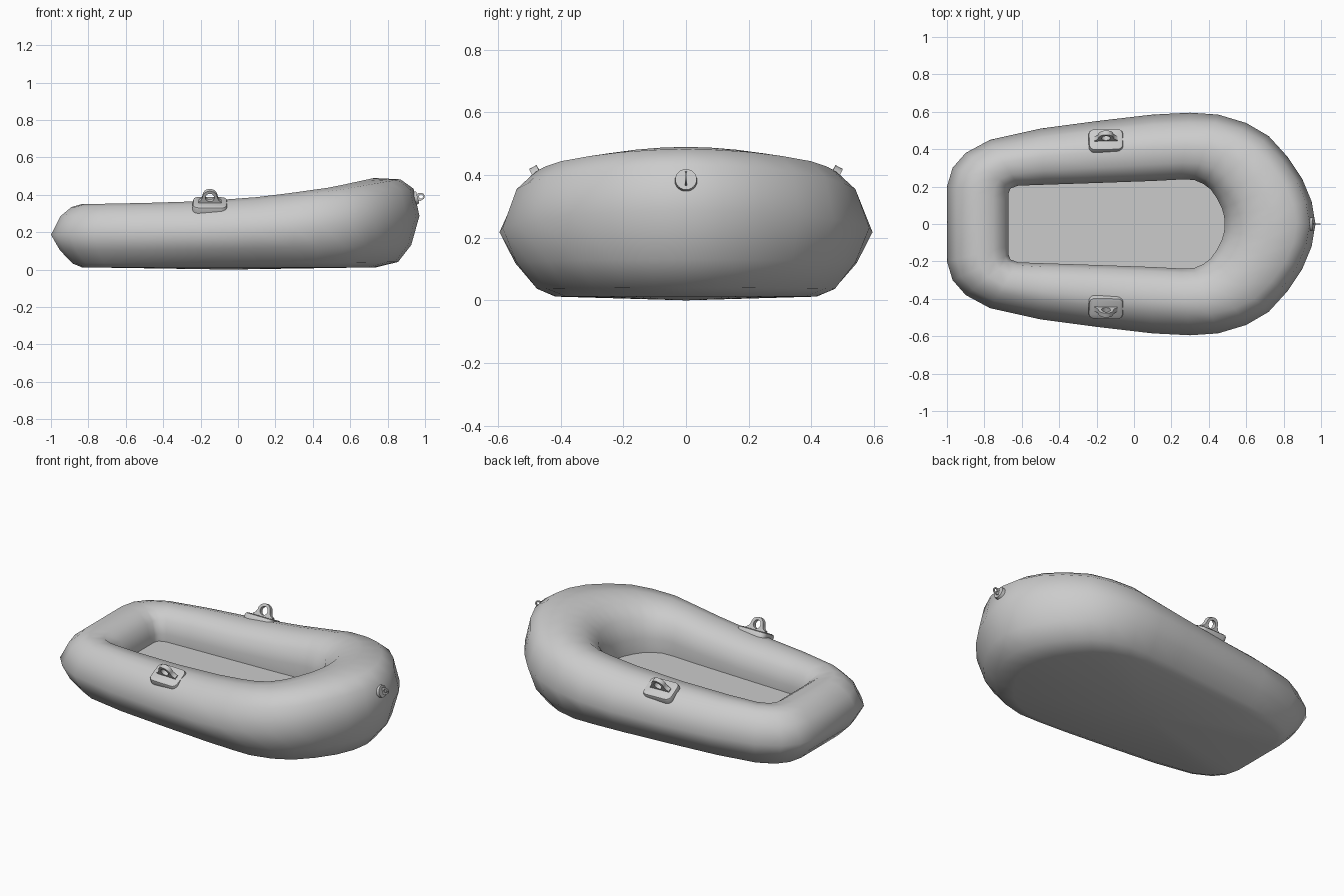
import bpy, bmesh
from math import sin, cos, radians, pi
from mathutils import Vector, Matrix

if "Cube" in bpy.data.objects:
    bpy.data.objects.remove(bpy.data.objects["Cube"])


def smooth(ob, angle):
    bpy.ops.object.select_all(action='DESELECT')
    ob.select_set(True)
    bpy.context.view_layer.objects.active = ob
    bpy.ops.object.shade_smooth_by_angle(angle=radians(angle))


def finish(name, bm, angle=40):
    bmesh.ops.recalc_face_normals(bm, faces=bm.faces)
    me = bpy.data.meshes.new(name)
    bm.to_mesh(me)
    bm.free()
    ob = bpy.data.objects.new(name, me)
    bpy.context.collection.objects.link(ob)
    smooth(ob, angle)


def lerp_table(table, x):
    if x <= table[0][0]:
        return table[0][1]
    for (x0, a), (x1, b) in zip(table, table[1:]):
        if x <= x1:
            return a + (b - a) * (x - x0) / (x1 - x0)
    return table[-1][1]


# Hull: outer and inner plan outline of one side (ox, oy, ix, iy), stern to bow
HALF = [(-1, 0, -.67, 0), (-1, .2, -.67, .12), (-.97, .3, -.67, .165),
        (-.9, .38, -.66, .19), (-.77, .45, -.62, .205), (-.5, .51, -.48, .21),
        (-.2, .55, -.18, .22), (.1, .585, .1, .23), (.3, .595, .25, .238),
        (.45, .585, .32, .236), (.6, .54, .37, .215), (.72, .47, .41, .185),
        (.82, .36, .445, .135), (.9, .24, .47, .085), (.95, .12, .482, .04),
        (.97, 0, .485, 0)]
TOP = [(-.8, .35), (-.3, .36), (0, .375), (.25, .405), (.5, .44), (.73, .49)]
# Tube cross-sections (outward, up), from underside round to the inner wall
SIDE = [(0, -1), (.3, -.88), (.71, -.46), (1, .03), (.69, .62), (.33, .91), (0, 1),
        (-.5, .94), (-.87, .68), (-1, .25)]
BOW = [(.05, -1), (.53, -.88), (.82, -.5), (1, .15), (.87, .76), (.58, .97), (0, 1),
       (-.48, .86), (-.83, .55), (-1, .1)]
FLOOR_Z, BASE_Z = 0.18, 0.012


def build_hull():
    loop = HALF + [(a, -b, c, -d) for a, b, c, d in HALF[-2:0:-1]]
    bm = bmesh.new()
    rings = []
    for ox, oy, ix, iy in loop:
        o, i = Vector((ox, oy, 0)), Vector((ix, iy, 0))
        c = (o + i) / 2
        top = lerp_table(TOP, c.x)
        f = max(0, min(1, (c.x - .25) / .45))
        ring = []
        for s, b in zip(SIDE, BOW):
            u, w = Vector(s).lerp(Vector(b), f)
            p = c + (o - c) * u
            p.z = (top + BASE_Z) / 2 + (top - BASE_Z) / 2 * w
            ring.append(bm.verts.new(p))
        ring.append(bm.verts.new((ix, iy, FLOOR_Z)))
        rings.append(ring)
    for a, b in zip(rings, rings[1:] + rings[:1]):
        for k in range(len(a) - 1):
            bm.faces.new((a[k], a[k + 1], b[k + 1], b[k]))
    # inside floor and slightly domed underside
    bm.faces.new([r[-1] for r in rings])
    under = bm.faces.new([r[0] for r in rings])
    res = bmesh.ops.poke(bm, faces=[under])
    res['verts'][0].co = (-.05, 0, 0)
    finish('inflatable_hull', bm, 60)


def frame(pos, along, normal):
    # local x = along, local y = outward normal, local z = thickness
    y = Vector(normal).normalized()
    x = Vector(along)
    x = (x - y * x.dot(y)).normalized()
    m = Matrix((x, y, x.cross(y))).transposed().to_4x4()
    m.translation = pos
    return m


# Eyelet lug: flared outline with a round hole, extruded
def lug(name, mat, radius, centre, hole, flare, thick):
    arc = [(radius * cos(a), centre + radius * sin(a))
           for a in (pi * k / 12 for k in range(13))]
    right = [(flare, 0), (flare, centre * .3), (radius * 1.2, centre * .55)]
    outline = right + arc + [(-x, y) for x, y in reversed(right)]
    circle = [(hole * cos(pi * k / 8), centre + hole * sin(pi * k / 8)) for k in range(16)]
    cu = bpy.data.curves.new(name, 'CURVE')
    cu.dimensions, cu.fill_mode, cu.extrude = '2D', 'BOTH', thick / 2
    for pts in (outline, circle):
        sp = cu.splines.new('POLY')
        sp.points.add(len(pts) - 1)
        for p, (x, y) in zip(sp.points, pts):
            p.co = (x, y, 0, 1)
        sp.use_cyclic_u = True
    ob = bpy.data.objects.new(name, cu)
    bpy.context.collection.objects.link(ob)
    ob.matrix_world = mat
    bpy.ops.object.select_all(action='DESELECT')
    ob.select_set(True)
    bpy.context.view_layer.objects.active = ob
    bpy.ops.object.convert(target='MESH')
    smooth(bpy.context.object, 35)


# Rounded mounting plate with chamfered top
def plate(name, mat, size):
    bm = bmesh.new()
    bmesh.ops.create_cube(bm, size=1, matrix=Matrix.Diagonal((*size, 1)))
    ups = [e for e in bm.edges if abs(e.verts[0].co.y - e.verts[1].co.y) > .001]
    bmesh.ops.bevel(bm, geom=ups, offset=.032, segments=4, profile=.5, affect='EDGES')
    rim = [e for e in bm.edges if all(v.co.y > size[1] * .49 for v in e.verts)]
    bmesh.ops.bevel(bm, geom=rim, offset=.012, segments=2, profile=.5, affect='EDGES')
    bm.transform(mat)
    finish(name, bm)


build_hull()

# Side oar holders
for side, label in ((1, 'back'), (-1, 'front')):
    t = radians(28)
    m = frame((-.15, side * .445, .343), (1, side * .06, .06), (0, side * sin(t), cos(t)))
    plate(label + '_holder_plate', m, (.185, .042, .13))
    lug(label + '_holder_eyelet', m @ Matrix.Translation((0, .016, 0)),
        .04, .037, .024, .062, .026)

# Bow towing ring on a round pad
t = radians(15)
m = frame((.946, 0, .382), (-sin(t), 0, cos(t)), (cos(t), 0, sin(t)))
bm = bmesh.new()
bmesh.ops.create_cone(bm, cap_ends=True, segments=24, radius1=.037, radius2=.034,
                      depth=.03, matrix=m @ Matrix.Rotation(-pi / 2, 4, 'X'))
finish('tow_ring_pad', bm)
lug('tow_ring', m @ Matrix.Translation((0, .012, 0)), .019, .022, .011, .019, .007)
